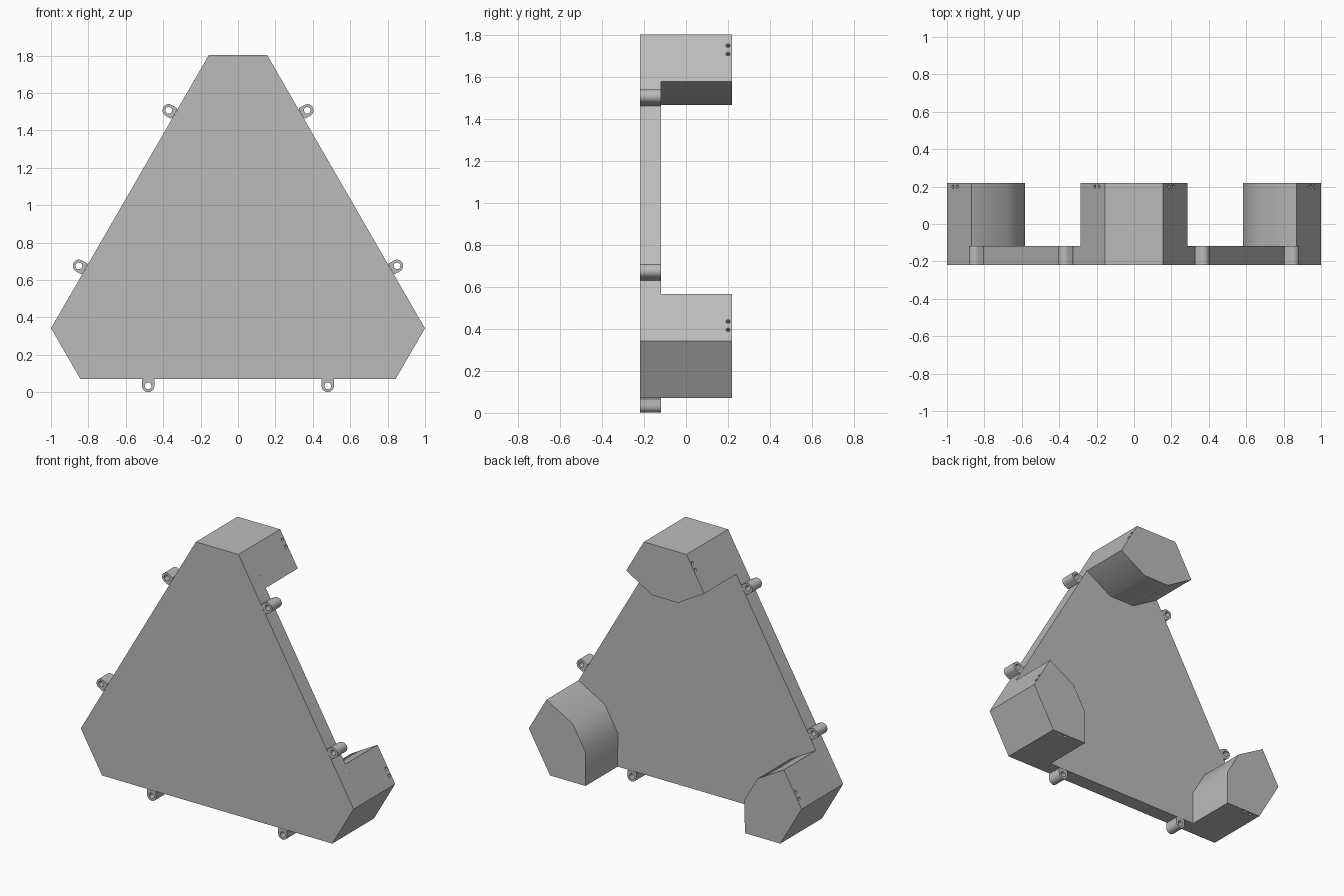
import bpy, bmesh, math
from mathutils import Matrix, Vector

if "Cube" in bpy.data.objects:
    bpy.data.objects.remove(bpy.data.objects["Cube"])

MID = 0.739                         # height of the three-fold centre
Y_FRONT, Y_PLATE, Y_BACK = -0.218, -0.118, 0.218
CORNER, TOP = 0.156, 1.064          # half width and height of a clipped corner

grey = bpy.data.materials.new("grey")
grey.diffuse_color = (0.5, 0.5, 0.5, 1)
grey.use_nodes = True
grey.node_tree.nodes["Principled BSDF"].inputs["Base Color"].default_value = grey.diffuse_color


def turn(x, z, k):
    """Rotate a point (relative to the centre) by k thirds of a turn."""
    a = k * math.tau / 3
    return (x * math.cos(a) - z * math.sin(a), x * math.sin(a) + z * math.cos(a) + MID)


def finish(bm, name):
    bmesh.ops.recalc_face_normals(bm, faces=bm.faces)
    me = bpy.data.meshes.new(name)
    bm.to_mesh(me)
    bm.free()
    me.materials.append(grey)
    ob = bpy.data.objects.new(name, me)
    bpy.context.collection.objects.link(ob)
    return ob


def activate(ob):
    bpy.ops.object.select_all(action='DESELECT')
    ob.select_set(True)
    bpy.context.view_layer.objects.active = ob


def smooth(ob):
    activate(ob)
    bpy.ops.object.shade_smooth_by_angle(angle=math.radians(35))


def prism(name, pts, y0, y1):
    bm = bmesh.new()
    a = [bm.verts.new((x, y0, z)) for x, z in pts]
    b = [bm.verts.new((x, y1, z)) for x, z in pts]
    bm.faces.new(a)
    bm.faces.new(b)
    for i in range(len(pts)):
        j = (i + 1) % len(pts)
        bm.faces.new((a[i], a[j], b[j], b[i]))
    return finish(bm, name)


def screw_cutter(k):
    """Two small blind holes on each slanted side of a corner box."""
    bm = bmesh.new()
    for s in (-1, 1):
        for d in (0.062, 0.108):
            x, z = turn(s * (CORNER + d * 0.5), TOP - d * 0.866, k)
            nx, nz = turn(s * 0.866, 0.5, k)
            axis = Vector((nx, 0, nz - MID))
            m = Matrix.Translation((x, 0.2, z)) @ axis.to_track_quat('Z', 'Y').to_matrix().to_4x4()
            bmesh.ops.create_cone(bm, cap_ends=True, segments=12, radius1=0.01,
                                  radius2=0.01, depth=0.08, matrix=m)
    return finish(bm, "screw_hole_cutter")


def lug(name, cx, k):
    """Rounded mounting ear with a through hole."""
    r, hole, n = 0.033, 0.018, 32
    cz, rise = 0.034 - MID, 0.037
    bm = bmesh.new()
    rings = []
    for y in (Y_FRONT, Y_PLATE):
        outer, inner = [], []
        for i in range(n):
            a = math.tau * i / n
            c, s = math.cos(a), math.sin(a)
            t = r
            if s > 0:               # square upper half meeting the plate
                t = min(r / max(abs(c), 1e-6), rise / s)
            for ring, q in ((outer, t), (inner, hole)):
                x, z = turn(cx + q * c, cz + q * s, k)
                ring.append(bm.verts.new((x, y, z)))
        rings.append((outer, inner))
    (o0, i0), (o1, i1) = rings
    for p, q in ((o0, i0), (i0, i1), (i1, o1), (o1, o0)):
        for i in range(n):
            j = (i + 1) % n
            bm.faces.new((p[i], p[j], q[j], q[i]))
    smooth(finish(bm, name))


# Front plate: triangle with clipped corners
outline = [turn(x, TOP, k) for k in range(3) for x in (CORNER, -CORNER)]
prism("front_plate", outline, Y_FRONT, Y_PLATE)

# Three corner boxes and six mounting lugs
box = [(CORNER, TOP), (0.286, 0.839), (0.095, 0.727),
       (-0.095, 0.727), (-0.286, 0.839), (-CORNER, TOP)]
for k, place in enumerate(("top", "left", "right")):
    ob = prism(f"{place}_corner_box", [turn(x, z, k) for x, z in box], Y_PLATE, Y_BACK)
    cutter = screw_cutter(k)
    mod = ob.modifiers.new("screw_holes", 'BOOLEAN')
    mod.operation, mod.solver, mod.object = 'DIFFERENCE', 'EXACT', cutter
    activate(ob)
    bpy.ops.object.modifier_apply(modifier=mod.name)
    bpy.data.objects.remove(cutter)
    smooth(ob)
    for s in (-1, 1):
        lug(f"lug_{k * 2 + (s > 0) + 1}", s * 0.48, k)
